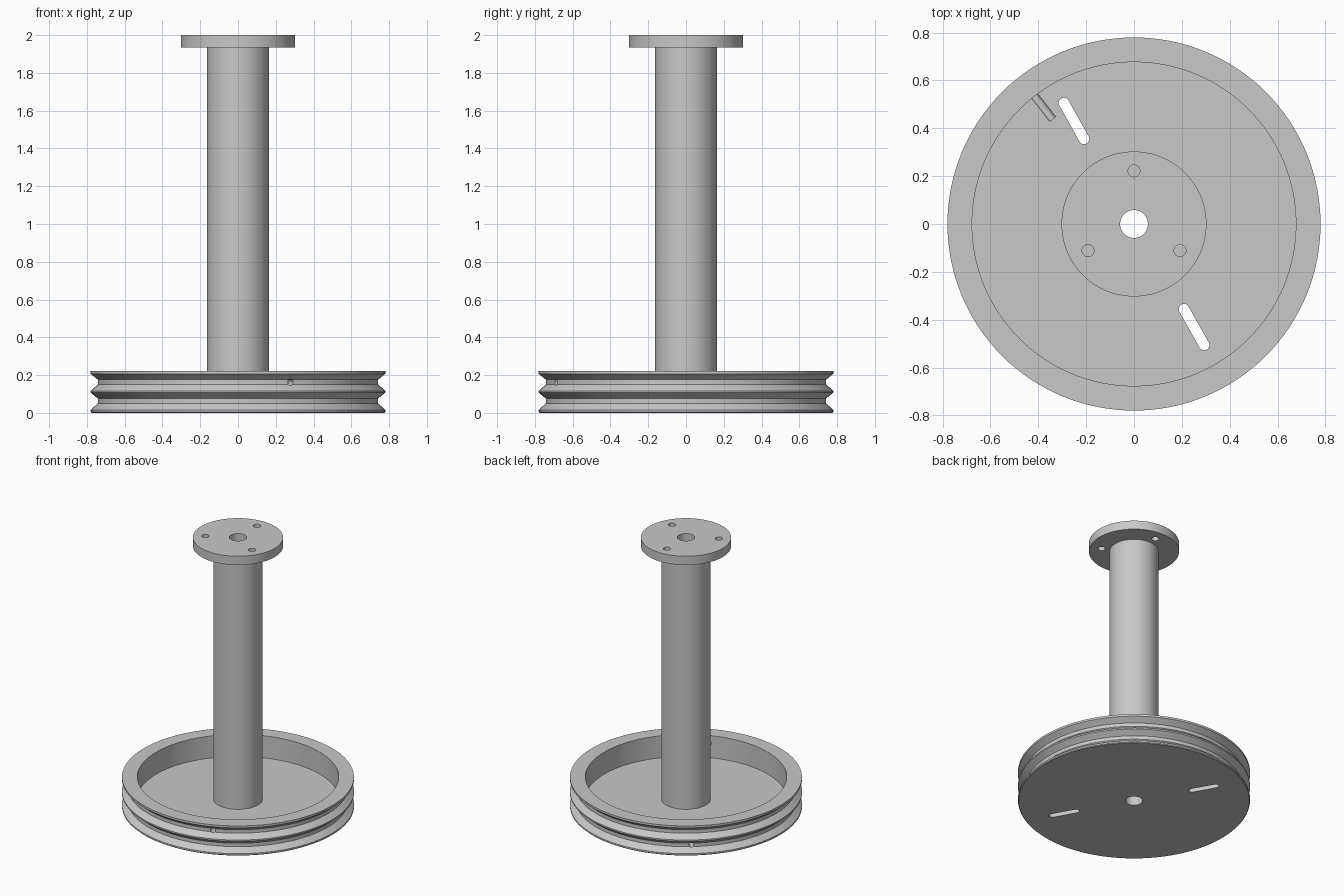
import bpy
import bmesh
from math import sin, cos, pi, radians, atan2
from mathutils import Matrix, Vector

cube = bpy.data.objects.get("Cube")
if cube:
    bpy.data.objects.remove(cube, do_unlink=True)

GREY = (0.58, 0.58, 0.58, 1)
metal = bpy.data.materials.new("plain grey")
metal.use_nodes = True
metal.diffuse_color = GREY
metal.node_tree.nodes["Principled BSDF"].inputs["Base Color"].default_value = GREY

SEGMENTS = 128
BORE = 0.058
FLOOR = 0.058
FLANGE_Z = 1.935


def finish(name, bm):
    bmesh.ops.recalc_face_normals(bm, faces=bm.faces)
    mesh = bpy.data.meshes.new(name)
    bm.to_mesh(mesh)
    bm.free()
    obj = bpy.data.objects.new(name, mesh)
    obj.data.materials.append(metal)
    bpy.context.collection.objects.link(obj)
    return obj


def lathe(name, profile):
    """Turn a closed (radius, height) outline around z."""
    bm = bmesh.new()
    rings = []
    for i in range(SEGMENTS):
        a = 2 * pi * i / SEGMENTS
        rings.append([bm.verts.new((r * cos(a), r * sin(a), z)) for r, z in profile])
    count = len(profile)
    for i in range(SEGMENTS):
        here, there = rings[i], rings[(i + 1) % SEGMENTS]
        for j in range(count):
            k = (j + 1) % count
            bm.faces.new((here[j], there[j], there[k], here[k]))
    return finish(name, bm)


def rod(name, start, end, radius):
    """Cylindrical cutter between two points."""
    start, end = Vector(start), Vector(end)
    axis = end - start
    turn = axis.to_track_quat("Z", "Y").to_matrix().to_4x4()
    bm = bmesh.new()
    bmesh.ops.create_cone(bm, cap_ends=True, segments=32, radius1=radius, radius2=radius,
                          depth=axis.length,
                          matrix=Matrix.Translation((start + end) / 2) @ turn)
    return finish(name, bm)


def slot(name, a, b, radius, bottom, top):
    """Round-ended cutter running from a to b."""
    heading = atan2(b[1] - a[1], b[0] - a[0])
    bm = bmesh.new()
    outline = []
    for centre, begin in ((b, heading - pi / 2), (a, heading + pi / 2)):
        for i in range(17):
            t = begin + pi * i / 16
            outline.append(bm.verts.new((centre[0] + radius * cos(t),
                                         centre[1] + radius * sin(t), bottom)))
    face = bm.faces.new(outline)
    grown = bmesh.ops.extrude_face_region(bm, geom=[face])["geom"]
    bmesh.ops.translate(bm, vec=(0, 0, top - bottom),
                        verts=[v for v in grown if isinstance(v, bmesh.types.BMVert)])
    return finish(name, bm)


def activate(obj):
    bpy.ops.object.select_all(action="DESELECT")
    obj.select_set(True)
    bpy.context.view_layer.objects.active = obj


def cut(obj, cutters):
    for cutter in cutters:
        cutter.hide_render = True
        mod = obj.modifiers.new("cut", "BOOLEAN")
        mod.operation = "DIFFERENCE"
        mod.solver = "EXACT"
        mod.object = cutter
        activate(obj)
        bpy.ops.object.modifier_apply(modifier=mod.name)
        bpy.data.objects.remove(cutter, do_unlink=True)


def radial_hole(angle, inner, z):
    a = radians(angle)
    return rod("hole_cutter", (inner * cos(a), inner * sin(a), z),
               (0.9 * cos(a), 0.9 * sin(a), z), 0.017)


# Grooved pulley dish with a flat floor
RIM, ROOT, WALL = 0.78, 0.742, 0.677
pulley = lathe("pulley_dish", [
    (BORE, 0), (RIM - 0.005, 0), (RIM, 0.005), (RIM, 0.016),
    (ROOT, 0.05), (ROOT, 0.076), (RIM, 0.107),
    (RIM, 0.117), (ROOT, 0.15), (ROOT, 0.176), (RIM, 0.207),
    (RIM, 0.222), (WALL, 0.222), (WALL, FLOOR), (BORE, FLOOR)])

# Cord holes in the grooves and two slots in the floor
near, far = (0.209, -0.356), (0.293, -0.506)
cut(pulley, [
    radial_hole(-68.1, 0.6, 0.163),
    radial_hole(127.8, 0.555, 0.063),
    slot("slot_cutter", near, far, 0.022, -0.1, 0.12),
    slot("slot_cutter", (-near[0], -near[1]), (-far[0], -far[1]), 0.022, -0.1, 0.12)])

# Hollow column
column = lathe("column", [(BORE, FLOOR), (0.165, FLOOR), (0.165, FLANGE_Z), (BORE, FLANGE_Z)])

# Top flange with three bolt holes
flange = lathe("top_flange", [(BORE, FLANGE_Z), (0.303, FLANGE_Z), (0.303, 2), (BORE, 2)])
bolts = []
for i in range(3):
    a = pi / 2 + i * 2 * pi / 3
    x, y = 0.222 * cos(a), 0.222 * sin(a)
    bolts.append(rod("bolt_cutter", (x, y, 1.85), (x, y, 2.1), 0.025))
cut(flange, bolts)

for part in (pulley, column, flange):
    activate(part)
    bpy.ops.object.shade_smooth_by_angle(angle=radians(25))
